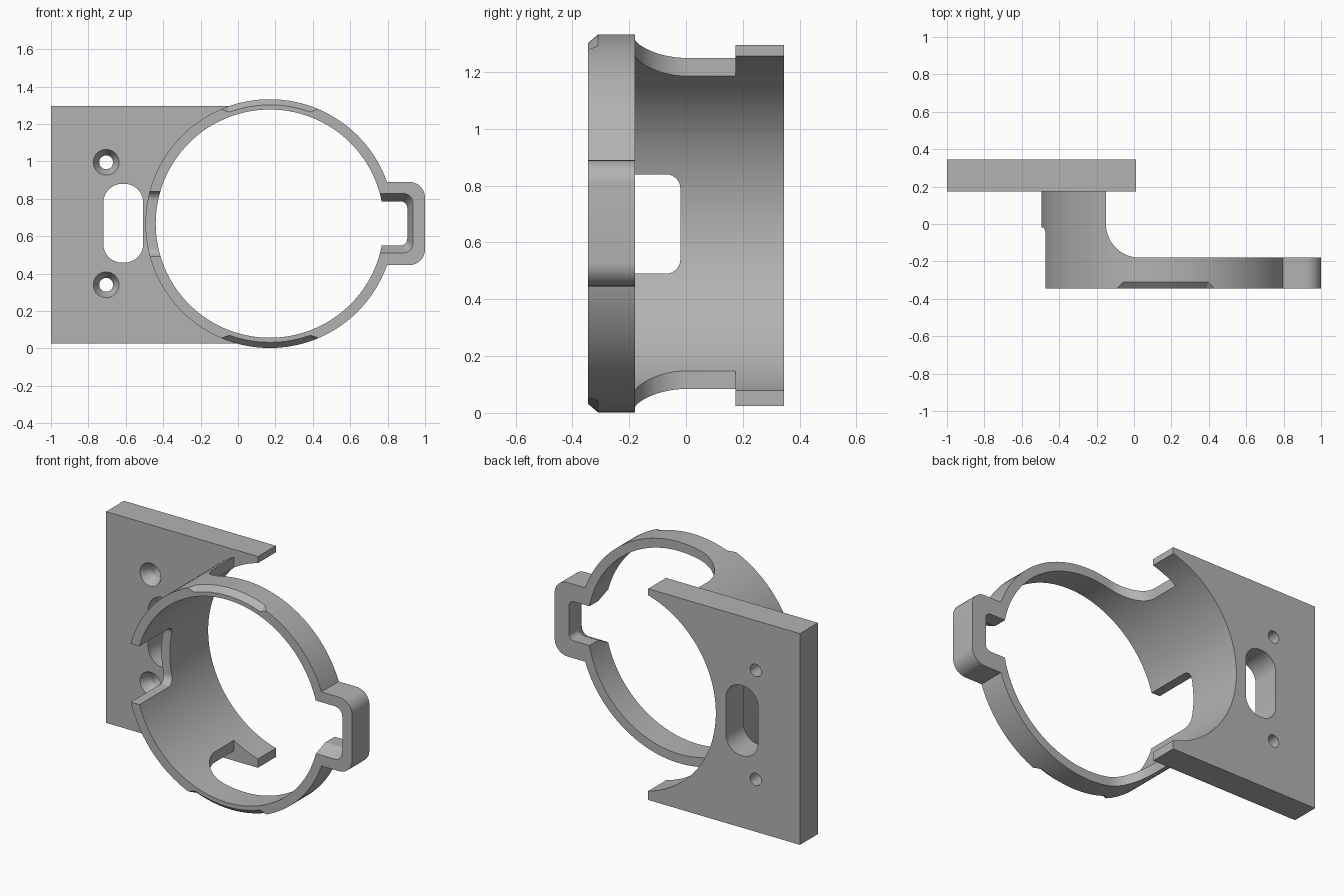
import bpy, bmesh
from math import sin, cos, pi, radians

if "Cube" in bpy.data.objects:
    bpy.data.objects.remove(bpy.data.objects["Cube"], do_unlink=True)

grey = bpy.data.materials.new("plain grey")
grey.use_nodes = True
colour = (0.45, 0.45, 0.45, 1)
grey.diffuse_color = colour
grey.node_tree.nodes["Principled BSDF"].inputs["Base Color"].default_value = colour

CX, CZ = 0.17, 0.667           # ring axis
OUTER, INNER = 0.665, 0.61     # ring radii
FRONT, STEP, BACK = -0.345, -0.18, 0.345
PLATE_FRONT = 0.175


def loft(name, rings):
    """Closed solid skinned through rings of equal point count."""
    bm = bmesh.new()
    loops = [[bm.verts.new(p) for p in ring] for ring in rings]
    for a, b in zip(loops, loops[1:]):
        for i in range(len(a)):
            j = (i + 1) % len(a)
            bm.faces.new((a[i], a[j], b[j], b[i]))
    bm.faces.new(loops[0])
    bm.faces.new(loops[-1])
    bmesh.ops.recalc_face_normals(bm, faces=bm.faces)
    mesh = bpy.data.meshes.new(name)
    bm.to_mesh(mesh)
    bm.free()
    mesh.materials.append(grey)
    obj = bpy.data.objects.new(name, mesh)
    bpy.context.collection.objects.link(obj)
    return obj


def at_y(y, outline):
    return [(x, y, z) for x, z in outline]


def arc(x, z, r, start, end, n):
    angles = [radians(start + (end - start) * i / n) for i in range(n + 1)]
    return [(x + r * cos(a), z + r * sin(a)) for a in angles]


def circle(x, z, r, n):
    return arc(x, z, r, 0, 360, n)[:-1]


def rounded(x0, x1, z0, z1, r):
    return (arc(x1 - r, z1 - r, r, 0, 90, 8) + arc(x0 + r, z1 - r, r, 90, 180, 8)
            + arc(x0 + r, z0 + r, r, 180, 270, 8) + arc(x1 - r, z0 + r, r, 270, 360, 8))


def prism(name, outline, y0, y1):
    return loft(name, [at_y(y0, outline), at_y(y1, outline)])


def combine(target, tool, operation):
    mod = target.modifiers.new(operation, 'BOOLEAN')
    mod.operation = operation
    mod.solver = 'EXACT'
    mod.object = tool
    bpy.context.view_layer.objects.active = target
    bpy.ops.object.modifier_apply(modifier=mod.name)
    bpy.data.objects.remove(tool, do_unlink=True)


# Ring sleeve, cut back to a thin hoop on the left with a filleted step
body = prism("ring_bracket", circle(CX, CZ, OUTER, 144), FRONT, 0.25)
step = [(-0.15, 0.5)] + arc(0.03, 0.0, 0.18, 180, 270, 14) + [(1.2, STEP), (1.2, 0.5)]
combine(body, loft("step_cutter", [[(x, y, z) for x, y in step] for z in (-0.5, 2)]),
        'DIFFERENCE')

# Side clip housing and mounting plate
combine(body, prism("clip", rounded(0.55, 1.0, 0.445, 0.89, 0.085), FRONT, STEP), 'UNION')
plate = [(-1, 0.025), (0.01, 0.025), (0.01, 1.295), (-1, 1.295)]
combine(body, prism("plate", plate, PLATE_FRONT, BACK), 'UNION')

# Main bore
combine(body, prism("bore", circle(CX, CZ, INNER, 144), -1, 1), 'DIFFERENCE')

# Clip opening, flared toward the front
wide = rounded(0.4, 0.935, 0.51, 0.828, 0.05)
narrow = rounded(0.4, 0.905, 0.55, 0.786, 0.035)
combine(body, loft("clip_opening", [at_y(FRONT - 0.05, wide), at_y(FRONT, wide),
                                    at_y(-0.265, narrow), at_y(-0.1, narrow)]),
        'DIFFERENCE')

# Notch through the sleeve wall, open at the front
notch = [(-0.6, 0.49)] + arc(-0.07, 0.54, 0.05, 270, 360, 8) \
    + arc(-0.07, 0.79, 0.05, 0, 90, 8) + [(-0.6, 0.84)]
combine(body, loft("notch", [[(x, y, z) for y, z in notch] for x in (-0.7, -0.2)]),
        'DIFFERENCE')

# Plate slot and countersunk screw holes
combine(body, prism("slot", rounded(-0.72, -0.507, 0.458, 0.88, 0.1), 0.1, 0.5), 'DIFFERENCE')
for z in (0.34, 0.995):
    sizes = ((0.16, 0.069), (PLATE_FRONT, 0.069), (0.235, 0.037), (0.5, 0.037))
    combine(body, loft("screw_hole", [at_y(y, circle(-0.705, z, r, 32)) for y, r in sizes]),
            'DIFFERENCE')

# Front edge chamfers at the top and bottom of the ring, fading at their ends
for middle in (90, 270):
    stations = []
    for degrees in (-25, -23.5, -20, -15, -10, -5, 0, 5, 10, 15, 20, 23.5, 25):
        a = radians(middle + degrees)
        fade = max(0, abs(degrees) - 20) * 0.01
        profile = ((0.605, -0.38), (0.695, -0.275), (0.72, -0.38))
        stations.append([(CX + (r + fade) * cos(a), y, CZ + (r + fade) * sin(a))
                         for r, y in profile])
    combine(body, loft("edge_chamfer", stations), 'DIFFERENCE')

# Smooth curved walls, crisp edges
bpy.ops.object.select_all(action='DESELECT')
body.select_set(True)
bpy.context.view_layer.objects.active = body
bpy.ops.object.shade_smooth_by_angle(angle=radians(25))
